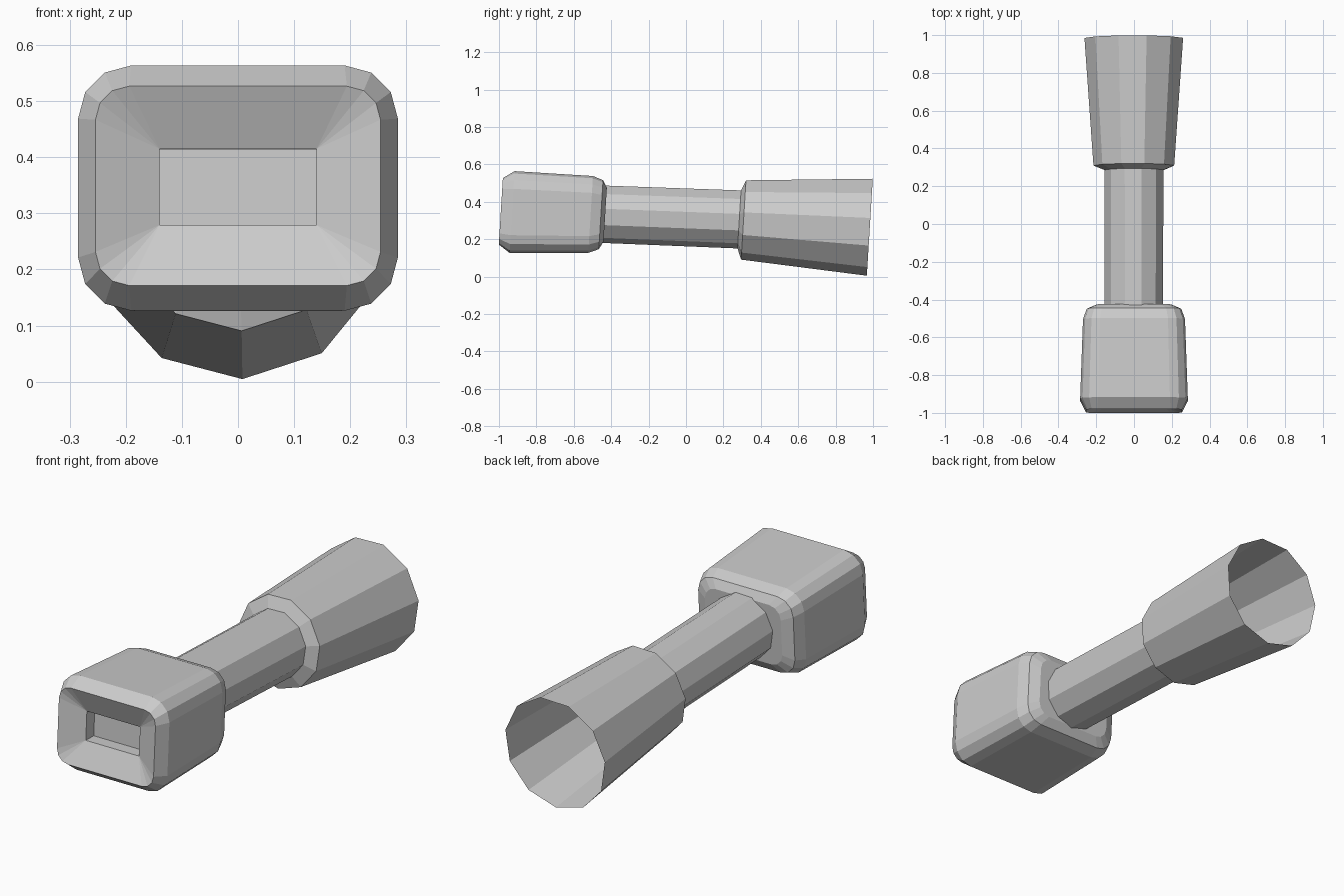
import bpy, bmesh, math

if "Cube" in bpy.data.objects:
    bpy.data.objects.remove(bpy.data.objects["Cube"])

TILT = math.radians(3.5)

mat = bpy.data.materials.new("plain_grey")
mat.diffuse_color = (0.6, 0.6, 0.6, 1)
mat.use_nodes = True
mat.node_tree.nodes["Principled BSDF"].inputs["Base Color"].default_value = mat.diffuse_color


def place(x, h, cy, cz):
    """Point in a cross-section that leans back by TILT."""
    return (x, cy + h * math.sin(TILT), cz + h * math.cos(TILT))


def rounded_rect(hw, hh, r, seg=3):
    pts = []
    for i, (sx, sz) in enumerate([(1, 1), (-1, 1), (-1, -1), (1, -1)]):
        for k in range(seg + 1):
            a = math.pi / 2 * (i + k / seg)
            pts.append((sx * (hw - r) + r * math.cos(a),
                        sz * (hh - r) + r * math.sin(a)))
    return pts


def polygon(r, n=11):
    # one corner points straight down
    return [(r * math.sin(2 * math.pi * i / n + 0.03),
             -r * math.cos(2 * math.pi * i / n + 0.03)) for i in range(n)]


def loft(name, sections, caps):
    bm = bmesh.new()
    rings = [[bm.verts.new(place(x, h, cy, cz)) for x, h in pts]
             for cy, cz, pts in sections]
    for a, b in zip(rings, rings[1:]):
        n = len(a)
        for i in range(n):
            bm.faces.new((a[i], a[(i + 1) % n], b[(i + 1) % n], b[i]))
    if caps:
        bm.faces.new(rings[0])
        bm.faces.new(rings[-1])
    bmesh.ops.remove_doubles(bm, verts=bm.verts, dist=0.0005)
    bmesh.ops.recalc_face_normals(bm, faces=bm.faces)
    me = bpy.data.meshes.new(name)
    bm.to_mesh(me)
    bm.free()
    me.materials.append(mat)
    ob = bpy.data.objects.new(name, me)
    bpy.context.collection.objects.link(ob)
    return ob


# Rounded block head: socket floor, socket mouth, rim, body, back
head = [
    (-0.88, 0.346, 0.14, 0.068, 0.0),
    (-0.94, 0.347, 0.14, 0.068, 0.0),
    (-0.99, 0.349, 0.254, 0.178, 0.06),
    (-0.93, 0.345, 0.285, 0.219, 0.095),
    (-0.51, 0.332, 0.270, 0.206, 0.09),
    (-0.455, 0.331, 0.250, 0.185, 0.08),
    (-0.432, 0.331, 0.200, 0.145, 0.06),
]
loft("head_block", [(y, z, rounded_rect(w, h, r)) for y, z, w, h, r in head], True)

# Hollow shaft, stepping out into the flared open sleeve
tube = [
    (-0.45, 0.336, 0.156),
    (0.285, 0.308, 0.158),
    (0.308, 0.306, 0.216),
    (0.983, 0.268, 0.264),
]
loft("shaft_and_sleeve", [(y, z, polygon(r)) for y, z, r in tube], False)
